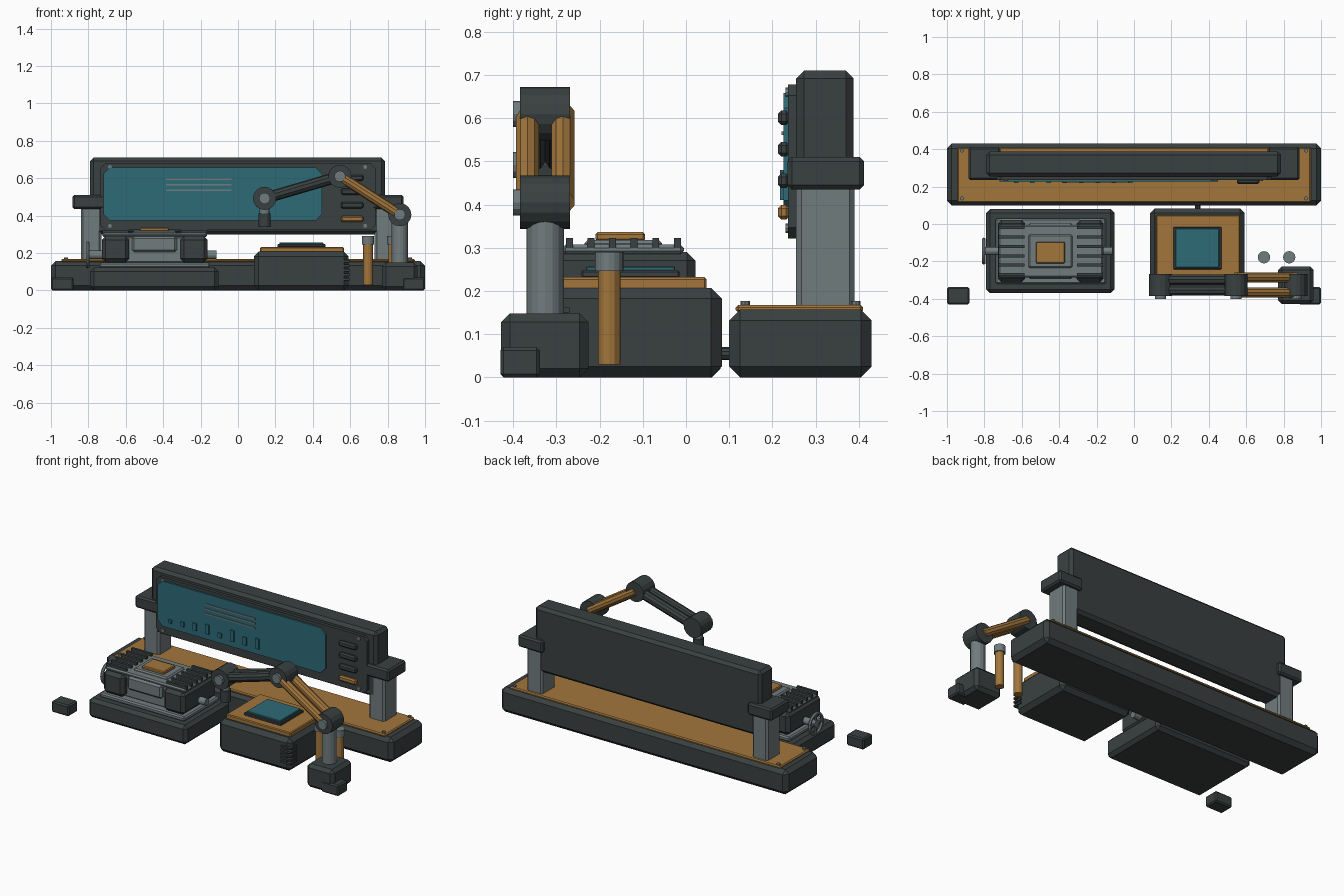
import bpy, bmesh
from mathutils import Vector

cube = bpy.data.objects.get("Cube")
if cube:
    bpy.data.objects.remove(cube, do_unlink=True)


def material(name, r, g, b):
    m = bpy.data.materials.new(name)
    m.use_nodes = True
    m.diffuse_color = (r, g, b, 1)
    m.node_tree.nodes["Principled BSDF"].inputs["Base Color"].default_value = (r, g, b, 1)
    return m


dark = material("dark_metal", 0.042, 0.051, 0.052)
grey = material("grey_steel", 0.165, 0.2, 0.207)
tan = material("tan_paint", 0.36, 0.18, 0.045)
teal = material("teal_glass", 0.027, 0.147, 0.185)


def finish(name, bm, mat):
    bmesh.ops.recalc_face_normals(bm, faces=bm.faces)
    me = bpy.data.meshes.new(name)
    bm.to_mesh(me)
    bm.free()
    me.materials.append(mat)
    ob = bpy.data.objects.new(name, me)
    bpy.context.collection.objects.link(ob)
    return ob


def box(name, x, y, z, mat, bevel=0.0, axis=None):
    """Box from (min, max) pairs; chamfers all edges, or those along one axis."""
    bm = bmesh.new()
    bmesh.ops.create_cube(bm, size=1)
    for v in bm.verts:
        v.co = Vector([sum(r) / 2 + c * (r[1] - r[0]) for r, c in zip((x, y, z), v.co)])
    if bevel:
        edges = [e for e in bm.edges if axis is None
                 or abs((e.verts[0].co - e.verts[1].co).normalized()[axis]) > 0.9]
        bmesh.ops.bevel(bm, geom=edges, offset=bevel, segments=1, affect='EDGES')
    return finish(name, bm, mat)


def rod(name, a, b, radius, mat, sides=16):
    """Cylinder between two points."""
    a, b = Vector(a), Vector(b)
    bm = bmesh.new()
    bmesh.ops.create_cone(bm, cap_ends=True, segments=sides, radius1=radius,
                          radius2=radius, depth=(b - a).length)
    turn = (b - a).to_track_quat('Z', 'Y')
    for v in bm.verts:
        v.co = turn @ v.co + (a + b) / 2
    return finish(name, bm, mat)


# Long rear base with its deck, bolts and supports
box("rear_base", (-1, 1), (0.1, 0.43), (0, 0.157), dark, 0.025)
box("rear_deck", (-0.945, 0.945), (0.115, 0.41), (0.15, 0.168), tan, 0.006)
for s, side in ((1, "left"), (-1, "right")):
    for y in (0.137, 0.393):
        rod(f"deck_bolt_{side}", (s * 0.92, y, 0.16), (s * 0.92, y, 0.177), 0.011, grey, 8)
    box(f"support_post_{side}", sorted((s * 0.73, s * 0.84)), (0.255, 0.39), (0.165, 0.47),
        grey, 0.012, 2)
    box(f"support_clamp_{side}", sorted((s * 0.715, s * 0.885)), (0.235, 0.412), (0.435, 0.51),
        dark, 0.01)

# Display panel, bezel and screen
box("display_panel", (-0.79, 0.785), (0.255, 0.388), (0.3, 0.71), dark, 0.018)
box("display_bezel", (-0.735, 0.735), (0.236, 0.258), (0.322, 0.678), dark, 0.025, 1)
box("screen", (-0.72, 0.45), (0.226, 0.24), (0.374, 0.658), teal, 0.035, 1)
for z in (0.594, 0.565, 0.536):
    box("screen_line", (-0.385, -0.035), (0.221, 0.227), (z - 0.004, z + 0.004), grey)
for i, h in enumerate((0.02, 0.03, 0.045, 0.06, 0.03, 0.07, 0.05, 0.065)):
    x = -0.63 + i * 0.087
    box("screen_bar", (x - 0.012, x + 0.012), (0.218, 0.227), (0.41, 0.41 + h), teal)
for x in (-0.685, 0.68):
    for z in (0.345, 0.66):
        rod("bezel_bolt", (x, 0.23, z), (x, 0.24, z), 0.011, grey, 8)
for i in range(4):
    z = 0.382 + i * 0.073
    box("panel_button", (0.55, 0.67), (0.213, 0.24), (z - 0.017, z + 0.017),
        dark if i else tan, 0.008)

# Twin-block motor on its plinth
MX, MY = -0.445, -0.145
box("motor_plinth", (-0.79, -0.105), (-0.37, 0.08), (0, 0.122), dark, 0.02)
box("motor_foot", (-0.74, -0.15), (-0.32, 0.03), (0.12, 0.15), grey, 0.008)
box("motor_body", (-0.63, -0.26), (-0.275, -0.015), (0.14, 0.295), grey, 0.015)
box("motor_cover", (-0.725, -0.165), (-0.287, -0.005), (0.285, 0.307), grey, 0.008)
box("motor_core", (-0.567, -0.327), (-0.295, 0.005), (0.205, 0.29), grey, 0.012)
box("motor_cap", (-0.565, -0.33), (-0.235, -0.055), (0.29, 0.318), grey, 0.008)
box("motor_top_plate", (-0.525, -0.37), (-0.21, -0.095), (0.315, 0.336), tan, 0.005)
for s in (-1, 1):
    cx = MX + s * 0.21
    box("motor_block", (cx - 0.073, cx + 0.073), (-0.312, 0.022), (0.15, 0.29), dark, 0.02)
    for i in range(6):
        y = MY + (i - 2.5) * 0.05
        box("cooling_fin", (cx - 0.07, cx + 0.07), (y - 0.008, y + 0.008), (0.3, 0.323), dark)
rod("motor_shaft", (-0.81, MY, 0.19), (-0.115, MY, 0.19), 0.022, grey)

# Handwheel on the end of the shaft
bpy.ops.mesh.primitive_torus_add(location=(-0.803, MY, 0.19), rotation=(0, 1.5708, 0),
                                 major_segments=20, minor_segments=6,
                                 major_radius=0.062, minor_radius=0.01)
wheel = bpy.context.object
wheel.name = "handwheel"
wheel.data.materials.append(grey)
rod("wheel_spoke", (-0.803, MY, 0.13), (-0.803, MY, 0.25), 0.007, grey, 8)
rod("wheel_spoke", (-0.803, MY - 0.06, 0.19), (-0.803, MY + 0.06, 0.19), 0.007, grey, 8)

# Work table with glass pad, vents and cable
box("table_body", (0.085, 0.592), (-0.325, 0.083), (0, 0.207), dark, 0.025)
box("table_top", (0.118, 0.566), (-0.288, 0.048), (0.2, 0.232), tan, 0.005)
box("pad_frame", (0.21, 0.468), (-0.242, -0.015), (0.23, 0.248), dark, 0.004)
box("glass_pad", (0.222, 0.456), (-0.232, -0.025), (0.245, 0.257), teal, 0.003)
for i in range(5):
    z = 0.06 + i * 0.024
    box("table_vent", (0.53, 0.6), (-0.333, -0.27), (z - 0.006, z + 0.006), dark)
rod("table_cable", (0.34, 0.07, 0.055), (0.34, 0.11, 0.055), 0.015, dark, 10)

# Two capped pins
for x in (0.695, 0.83):
    rod("pin", (x, -0.178, 0.03), (x, -0.178, 0.25), 0.026, tan, 12)
    rod("pin_cap", (x, -0.178, 0.246), (x, -0.178, 0.29), 0.033, grey, 16)

# Arm base and corner feet
AY = -0.326
box("arm_base", (0.77, 0.96), (-0.428, -0.226), (0, 0.148), dark, 0.02)
for s, side in ((1, "left"), (-1, "right")):
    box(f"corner_foot_{side}", sorted((s * 0.88, s)), (-0.43, -0.338), (0, 0.07), dark, 0.008)
rod("arm_post", (0.865, AY, 0.14), (0.865, AY, 0.37), 0.043, grey)

# Jointed arm: paired rods between round joints
joints = {"shoulder": (0.865, 0.405), "elbow": (0.545, 0.61), "wrist": (0.142, 0.492)}
for name, (x, z) in joints.items():
    rod(f"{name}_joint", (x, AY - 0.058, z), (x, AY + 0.058, z), 0.062, dark)
    rod(f"{name}_cap", (x, AY - 0.074, z), (x, AY - 0.05, z), 0.03, grey, 12)


def link(name, start, end, gap, radius, mat):
    (x0, z0), (x1, z1) = joints[start], joints[end]
    for s in (-1, 1):
        rod(name, (x0, AY + s * gap, z0), (x1, AY + s * gap, z1), radius, mat, 10)


link("upper_arm_rod", "shoulder", "elbow", 0.041, 0.028, tan)
link("forearm_rod", "elbow", "wrist", 0.028, 0.03, dark)

# Tool below the wrist
rod("tool_collar", (0.142, AY, 0.40), (0.142, AY, 0.45), 0.026, grey)
rod("tool_tip", (0.142, AY, 0.338), (0.142, AY, 0.41), 0.032, dark)
